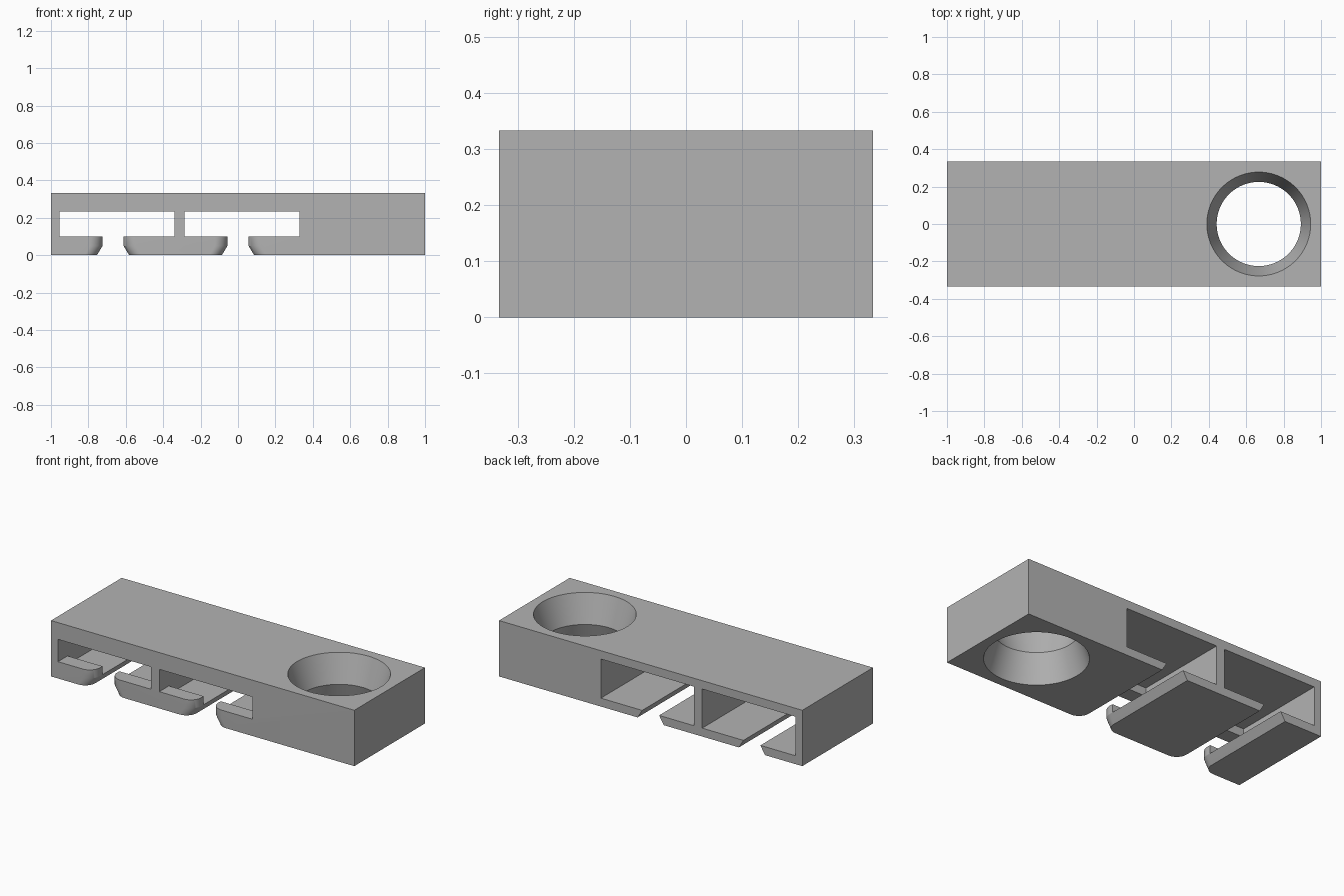
import bpy, bmesh, math

cube = bpy.data.objects.get("Cube")
if cube:
    bpy.data.objects.remove(cube, do_unlink=True)

HALF_DEPTH, HEIGHT = 0.333, 0.333

grey = bpy.data.materials.new("plain grey")
grey.use_nodes = True
grey.diffuse_color = (0.45, 0.45, 0.45, 1)
grey.node_tree.nodes["Principled BSDF"].inputs["Base Color"].default_value = (0.45, 0.45, 0.45, 1)


def loft(name, rings):
    """Closed solid through a stack of rings that share one point count."""
    bm = bmesh.new()
    loops = [[bm.verts.new(p) for p in ring] for ring in rings]
    n = len(loops[0])
    for low, high in zip(loops, loops[1:]):
        for i in range(n):
            j = (i + 1) % n
            bm.faces.new((low[i], low[j], high[j], high[i]))
    bm.faces.new(loops[0][::-1])
    bm.faces.new(loops[-1])
    bmesh.ops.recalc_face_normals(bm, faces=bm.faces)
    mesh = bpy.data.meshes.new(name)
    bm.to_mesh(mesh)
    bm.free()
    mesh.materials.append(grey)
    obj = bpy.data.objects.new(name, mesh)
    bpy.context.collection.objects.link(obj)
    return obj


def box(name, x0, x1, y0, y1, z0, z1):
    return loft(name, [[(x0, y0, z), (x1, y0, z), (x1, y1, z), (x0, y1, z)] for z in (z0, z1)])


def gap_ring(cx, w, z, r=0.067):
    """Plan of the cable gap, flared by rounded jaw corners at the front."""
    side = [(w, 0.4)]
    for i in range(13):
        a = math.pi / 2 * i / 12
        side.append((w + r - r * math.cos(a), -HALF_DEPTH + r - r * math.sin(a)))
    side.append((w + r, -0.4))
    plan = side + [(-x, y) for x, y in reversed(side)]
    return [(cx + x, y, z) for x, y in plan]


def circle(cx, r, z, n=96):
    return [(cx + r * math.cos(math.tau * i / n), r * math.sin(math.tau * i / n), z) for i in range(n)]


def cut(target, cutter):
    cutter.hide_render = True
    mod = target.modifiers.new("cut", "BOOLEAN")
    mod.operation = "DIFFERENCE"
    mod.solver = "EXACT"
    mod.object = cutter
    bpy.context.view_layer.objects.active = target
    bpy.ops.object.modifier_apply(modifier=mod.name)
    bpy.data.objects.remove(cutter, do_unlink=True)


# Solid block
body = box("holder_body", -1, 1, -HALF_DEPTH, HALF_DEPTH, 0, HEIGHT)

# Two channels: a tall cavity open at the back, a lower window in the front lip, a gap below
for gap_x in (-0.668, 0.0):
    x0, x1 = gap_x - 0.286, gap_x + 0.328
    cut(body, box("cavity_cutter", x0, x1, -HALF_DEPTH + 0.09, 0.5, 0.05, 0.283))
    cut(body, box("window_cutter", x0, x1, -0.5, 0, 0.1, 0.233))
    cut(body, loft("gap_cutter", [gap_ring(gap_x, w, z) for w, z in
                                  ((0.098, -0.02), (0.056, 0.05), (0.056, 0.18))]))

# Screw hole, narrowest at mid height
cut(body, loft("hole_cutter", [circle(0.667, r, z) for r, z in
                               ((0.284, -0.02), (0.225, HEIGHT / 2), (0.284, HEIGHT + 0.02))]))

# Smooth curved walls, crisp edges
bpy.ops.object.select_all(action="DESELECT")
body.select_set(True)
bpy.context.view_layer.objects.active = body
bpy.ops.object.shade_smooth_by_angle(angle=math.radians(25))
